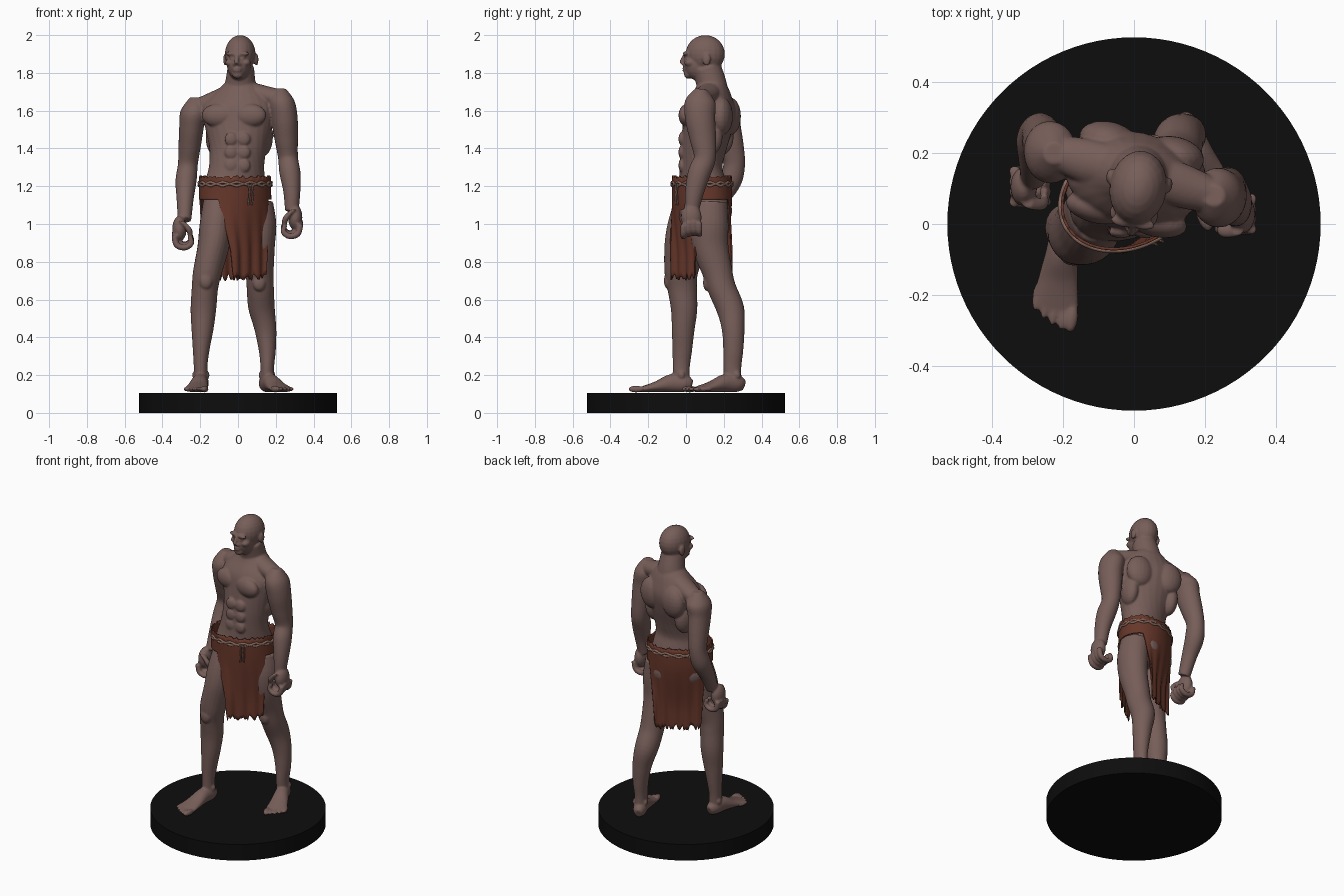
import bpy
import bmesh
import random
from math import sin, cos, pi, radians
from mathutils import Matrix, Vector

random.seed(4)
cube = bpy.data.objects.get("Cube")
if cube:
    bpy.data.objects.remove(cube)


def material(name, red, green, blue):
    mat = bpy.data.materials.new(name)
    mat.use_nodes = True
    mat.diffuse_color = (red, green, blue, 1)
    shader = mat.node_tree.nodes["Principled BSDF"]
    shader.inputs["Base Color"].default_value = (red, green, blue, 1)
    shader.inputs["Roughness"].default_value = 0.8
    return mat


skin = material("skin", .185, .112, .1)
cloth = material("red brown cloth", .135, .038, .023)
rope = material("pale rope", .24, .14, .11)
black = material("black base", .004, .004, .004)


def add_object(name, data, mat):
    obj = bpy.data.objects.new(name, data)
    bpy.context.collection.objects.link(obj)
    data.materials.append(mat)
    return obj


def frame(x, y, z, yaw=0):
    return Matrix.Translation((x, y, z)) @ Matrix.Rotation(radians(yaw), 4, "Z")


def blob(place, center, radii):
    """Ellipsoid muscle or feature in a local frame."""
    matrix = place @ Matrix.Translation(center) @ Matrix.Diagonal((*radii, 1))
    bmesh.ops.create_uvsphere(body, u_segments=20, v_segments=12, radius=1, matrix=matrix)


def pair(place, center, radii):
    for side in (-1, 1):
        blob(place, (side * center[0], center[1], center[2]), radii)


def tube(place, points, turn=0, steps=5, segments=24):
    """Smooth loft through points of x, y, z, width, depth and yaw."""
    keys = []
    for p in points:
        depth = p[4] if len(p) > 4 else p[3]
        yaw = p[5] if len(p) > 5 else turn
        keys.append(Vector((*p[:4], depth, yaw)))
    samples = []
    for i in range(len(keys) - 1):
        a, b = keys[max(i - 1, 0)], keys[i]
        c, d = keys[i + 1], keys[min(i + 2, len(keys) - 1)]
        for k in range(steps):
            t = k / steps
            samples.append(b + (c - a) * (t / 2) + (a * 2 - b * 5 + c * 4 - d) * (t * t / 2)
                           + (b * 3 - a - c * 3 + d) * (t ** 3 / 2))
    samples.append(keys[-1])
    rings = []
    for i, s in enumerate(samples):
        before, after = samples[max(i - 1, 0)], samples[min(i + 1, len(samples) - 1)]
        tangent = Vector(after[:3]) - Vector(before[:3])
        side = Vector((cos(radians(s[5])), sin(radians(s[5])), 0))
        up = tangent.cross(side).normalized()
        ring = []
        for j in range(segments):
            angle = 2 * pi * j / segments
            spot = Vector(s[:3]) + side * (s[3] * cos(angle)) + up * (s[4] * sin(angle))
            ring.append(body.verts.new(place @ spot))
        rings.append(ring)
    for low, high in zip(rings, rings[1:]):
        for j in range(segments):
            n = (j + 1) % segments
            body.faces.new((low[j], low[n], high[n], high[j]))
    body.faces.new(rings[0][::-1])
    body.faces.new(rings[-1])


body = bmesh.new()
world = Matrix()

# Torso, twisted between hips and shoulders
tube(world, [(-.015, .08, 1.0, .09, .07, 25), (-.015, .085, 1.1, .168, .12, 25),
             (-.015, .085, 1.2, .17, .12, 25), (-.008, .08, 1.3, .148, .112, 10),
             (0, .092, 1.4, .152, .12, -5), (0, .115, 1.52, .18, .13, -13),
             (0, .13, 1.61, .195, .13, -13), (.01, .135, 1.69, .14, .1, -13),
             (.012, .13, 1.75, .08, .07, -10)])
chest = frame(0, .12, 1.55, -13)
pair(chest, (.085, -.095, .025), (.09, .045, .062))
pair(chest, (.095, .095, .02), (.085, .055, .1))
pair(chest, (.13, .03, -.09), (.05, .075, .1))
belly = frame(-.003, .085, 1.38, 0)
for level in (-.07, 0, .07):
    pair(belly, (.034, -.108, level), (.034, .017, .036))
hips = frame(-.015, .085, 1.07, 25)
pair(hips, (.08, .05, 0), (.085, .08, .09))

# Neck and sloping shoulders
tube(world, [(.01, .15, 1.66, .1, .08), (.012, .135, 1.74, .082, .08), (.015, .11, 1.83, .07, .075)])
tube(world, [(.02, .14, 1.715, .06, .05), (.13, .11, 1.685, .065, .05), (.23, .08, 1.66, .05)], 90)
tube(world, [(0, .15, 1.71, .06, .05), (-.13, .175, 1.65, .065, .05), (-.22, .2, 1.61, .05)], 90)

# Head and face
head = frame(.013, .11, 1.88, -9)
blob(head, (0, -.008, .02), (.081, .105, .1))
blob(head, (0, -.05, -.03), (.065, .074, .09))
blob(head, (0, -.1, -.087), (.03, .022, .024))
pair(head, (.03, -.107, .022), (.034, .017, .012))
pair(head, (.03, -.104, -.001), (.014, .012, .009))
pair(head, (.044, -.084, -.026), (.024, .03, .02))
pair(head, (.083, .012, -.01), (.011, .022, .033))
pair(head, (.012, -.122, -.034), (.01, .012, .009))
tube(head, [(0, -.112, .02, .01), (0, -.13, -.01, .011), (0, -.136, -.032, .013)])
for lip in (-.057, -.069):
    blob(head, (0, -.117, lip), (.024, .013, .006))

# Arms
tube(world, [(.225, .08, 1.715, .03), (.232, .075, 1.65, .068, .08), (.246, .075, 1.56, .07, .08),
             (.255, .09, 1.45, .062, .07), (.265, .1, 1.35, .053, .058), (.275, .07, 1.27, .056, .06),
             (.285, .045, 1.17, .045, .05), (.285, .03, 1.07, .036, .038)])
tube(world, [(-.225, .2, 1.67, .03), (-.232, .2, 1.6, .072, .085), (-.245, .21, 1.52, .066, .08),
             (-.255, .235, 1.42, .06, .07), (-.265, .255, 1.32, .053, .058), (-.275, .235, 1.23, .056, .06),
             (-.28, .18, 1.13, .045, .048), (-.283, .13, 1.02, .036, .038)])


# Closed hands, fingers curled toward the thigh
def hand(place, out):
    blob(place, (out * .018, 0, .02), (.038, .055, .068))
    for i in range(4):
        y = -.042 + .028 * i
        z = -.004 * (2 - i) ** 2
        tube(place, [(out * .045, y, z, .016), (out * .032, y, z - .05, .017), (out * -.012, y, z - .064, .016),
                     (out * -.045, y, z - .04, .015), (out * -.035, y, z - .005, .012)], 90, 4, 12)
    tube(place, [(out * .01, -.045, .06, .018), (out * -.03, -.05, .02, .018),
                 (out * -.04, -.035, -.02, .013)], 0, 4, 12)


hand(frame(.285, .028, 1.015, 0), 1)
hand(frame(-.292, .105, .955, 0), -1)

# Legs
tube(world, [(.1, .13, 1.12, .085, .09), (.115, .125, 1.0, .088, .1), (.115, .13, .88, .08, .095),
             (.115, .165, .75, .074, .08), (.118, .19, .66, .072, .075), (.125, .235, .55, .07, .073),
             (.145, .25, .44, .058, .06), (.155, .25, .33, .045, .053), (.155, .245, .24, .036, .048),
             (.155, .25, .14, .036, .045)])
tube(world, [(-.1, .045, 1.12, .085, .1), (-.115, .015, 1.0, .088, .11), (-.13, -.005, .88, .085, .11),
             (-.16, -.025, .75, .078, .09), (-.175, -.02, .66, .07, .078), (-.183, -.01, .55, .068, .07),
             (-.188, -.015, .44, .058, .06), (-.195, -.02, .33, .044, .052), (-.198, -.025, .24, .036, .045),
             (-.195, -.025, .14, .036, .043)])
blob(world, (.112, .112, .69), (.035, .022, .045))
blob(world, (-.17, -.095, .7), (.035, .022, .045))


# Bare feet with toes
def foot(place, inner):
    tube(place, [(0, .055, .145, .022, .028), (0, .02, .155, .04, .045), (0, -.05, .158, .044, .048),
                 (0, -.13, .139, .056, .029), (0, -.2, .126, .066, .017), (0, -.22, .124, .06, .013)])
    pair(place, (.034, .005, .2), (.012, .018, .02))
    for i in range(5):
        x = inner * (.05 - .026 * i)
        size = .019 if i == 0 else .013
        blob(place, (x, -.235 + .006 * i * i / 2, .126), (size, .042, size - .001))


foot(frame(.155, .255, 0, 22), -1)
foot(frame(-.197, -.025, 0, -7), 1)

# Fuse the anatomy into one smooth skin
bmesh.ops.recalc_face_normals(body, faces=body.faces)
mesh = bpy.data.meshes.new("body")
body.to_mesh(mesh)
body.free()
figure = add_object("body", mesh, skin)
fuse = figure.modifiers.new("fuse", "REMESH")
fuse.mode = "VOXEL"
fuse.voxel_size = .006
fuse.use_smooth_shade = True
soften = figure.modifiers.new("soften", "SMOOTH")
soften.factor = .5
soften.iterations = 4

# Loincloth: hip wrap with a ragged front and back panel
waist = frame(-.015, .085, 0, 25)


def ease(value):
    value = min(max(value, 0), 1)
    return value * value * (3 - 2 * value)


columns, rows = 120, 22
wrap = bmesh.new()
grid = []
for i in range(columns):
    angle = 2 * pi * i / columns
    from_front = min(i, columns - i) * 360 / columns
    panel = max(ease((48 - from_front) / 10), ease((from_front - 118) / 10))
    hem = 1.13 - .41 * panel + random.uniform(-.022, .018) * panel
    top = 1.25 + random.uniform(-.008, .008)
    column = []
    for j in range(rows):
        z = top + (hem - top) * j / (rows - 1)
        drop = ease((1.16 - z) / .35)
        hang = -.125 if cos(angle) > 0 else .098
        y = -.145 * cos(angle) * (1 - drop) + hang * drop + .005 * sin(angle * 15) * drop
        x = .195 * sin(angle) * (1 - .1 * drop)
        twist = Matrix.Rotation(radians(12 * drop if cos(angle) > 0 else 3 * drop), 4, "Z")
        column.append(wrap.verts.new(waist @ twist @ Vector((x, y, z))))
    grid.append(column)
for i in range(columns):
    near, far = grid[i], grid[(i + 1) % columns]
    for j in range(rows - 1):
        wrap.faces.new((near[j], near[j + 1], far[j + 1], far[j]))
for face in wrap.faces:
    face.smooth = True
mesh = bpy.data.meshes.new("loincloth")
wrap.to_mesh(mesh)
wrap.free()
loincloth = add_object("loincloth", mesh, cloth)
thick = loincloth.modifiers.new("thickness", "SOLIDIFY")
thick.thickness = .008
thick.offset = 0


# Rope belt and its hanging ends
def cord(name, points, radius, closed):
    curve = bpy.data.curves.new(name, "CURVE")
    curve.dimensions = "3D"
    curve.bevel_depth = radius
    curve.bevel_resolution = 2
    curve.use_fill_caps = True
    line = curve.splines.new("POLY")
    line.points.add(len(points) - 1)
    for spot, point in zip(line.points, points):
        spot.co = (*(waist @ Vector(point)), 1)
    line.use_cyclic_u = closed
    line.use_smooth = True
    add_object(name, curve, rope)


for name, lift, phase in (("belt_upper_strand", 1.217, 0), ("belt_lower_strand", 1.207, pi)):
    loop = []
    for i in range(96):
        a = 2 * pi * i / 96
        loop.append((.2 * sin(a), -.15 * cos(a), lift + .005 * sin(a * 16 + phase)))
    cord(name, loop, .007, True)
for name, x in (("left_rope_end", .025), ("right_rope_end", .005)):
    cord(name, [(x, -.155, 1.215), (x + .005, -.162, 1.17), (x, -.155, 1.1)], .005, False)

# Round base
disc = bmesh.new()
bmesh.ops.create_cone(disc, cap_ends=True, segments=96, radius1=.525, radius2=.525, depth=.106,
                      matrix=Matrix.Translation((0, 0, .053)))
mesh = bpy.data.meshes.new("base")
disc.to_mesh(mesh)
disc.free()
add_object("base", mesh, black)
